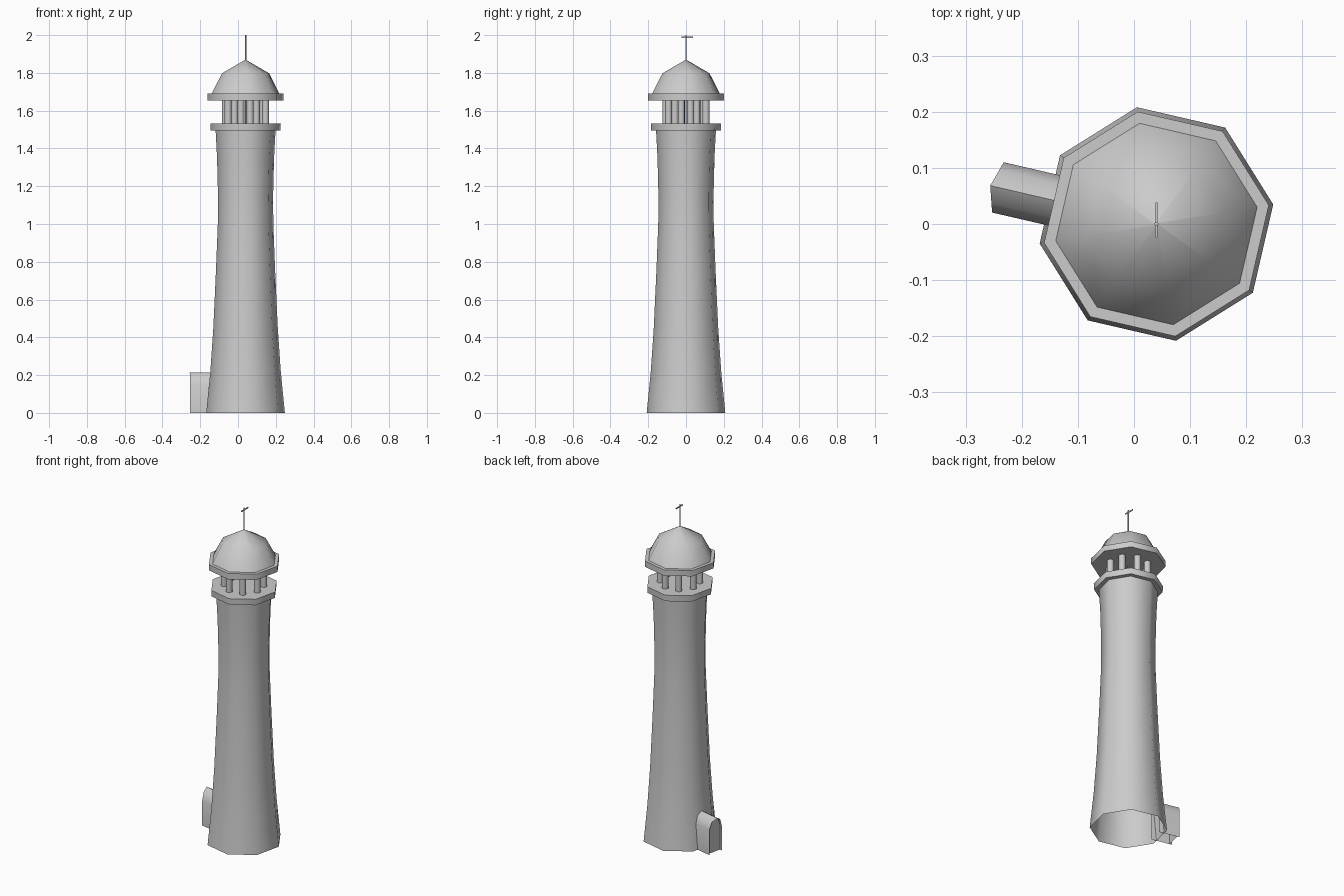
import bpy
from math import cos, sin, radians, pi
from mathutils import Vector

if "Cube" in bpy.data.objects:
    bpy.data.objects.remove(bpy.data.objects["Cube"])

CX = 0.04                 # tower axis
TURN = radians(9.5)       # rotation of the octagon


def make(name, verts, faces):
    me = bpy.data.meshes.new(name)
    me.from_pydata(verts, [], faces)
    me.validate()
    for p in me.polygons:
        p.use_smooth = True
    me.set_sharp_from_angle(angle=radians(50))
    ob = bpy.data.objects.new(name, me)
    bpy.context.collection.objects.link(ob)
    return ob


def lathe(name, profile, sides=8, turn=TURN, centre=(CX, 0), caps=(True, True)):
    """Spin (radius, z) points, bottom to top, into a faceted solid."""
    verts, faces = [], []
    for r, z in profile:
        for i in range(sides):
            a = turn + 2 * pi * i / sides
            verts.append((centre[0] + r * cos(a), centre[1] + r * sin(a), z))
    for k in range(len(profile) - 1):
        for i in range(sides):
            j = (i + 1) % sides
            faces.append((k * sides + i, k * sides + j,
                          (k + 1) * sides + j, (k + 1) * sides + i))
    if caps[0]:
        faces.append(tuple(reversed(range(sides))))
    if caps[1]:
        n = (len(profile) - 1) * sides
        faces.append(tuple(range(n, n + sides)))
    return make(name, verts, faces)


# Flared tower, open underneath
lathe("tower", [(0.211, 0), (0.189, 0.22), (0.173, 0.45), (0.159, 0.75),
                (0.149, 1.0), (0.148, 1.15), (0.153, 1.35), (0.161, 1.5)],
      caps=(False, True))

# Gallery deck
lathe("gallery_deck", [(0.187, 1.495), (0.189, 1.532)])

# Ring of lantern posts, one per octagon side
for i in range(8):
    a = TURN + radians(22.5 + 45 * i)
    lathe(f"lantern_post_{i + 1}", [(0.019, 1.53), (0.019, 1.657)], turn=a + pi / 8,
          centre=(CX + 0.109 * cos(a), 0.109 * sin(a)), caps=(False, False))

# Roof rim and domed roof
lathe("roof_rim", [(0.203, 1.655), (0.203, 1.69)])
lathe("roof_dome", [(0.183, 1.688), (0.126, 1.798), (0.004, 1.868)], caps=(False, True))

# Mast and weather vane
lathe("mast", [(0.004, 1.53), (0.004, 2.0)], sides=6)
bpy.ops.mesh.primitive_cube_add(size=1, location=(CX, 0.007, 1.988))
vane = bpy.context.object
vane.name = "weather_vane"
vane.scale = (0.004, 0.062, 0.007)

# Entrance porch: gabled tube pointing out of one octagon side
out = Vector((cos(radians(167)), sin(radians(167)), 0))
side = Vector((-out.y, out.x, 0))
section = [(-0.046, 0), (-0.046, 0.15), (-0.03, 0.195), (0, 0.214),
           (0.03, 0.195), (0.046, 0.15), (0.046, 0)]


def porch_ring(dist, peak=0.0):
    ring = []
    for s, z in section:
        extra = peak * max(0, 1 - abs(s) / 0.046)
        ring.append(Vector((CX, 0, z)) + out * (dist + extra) + side * s)
    return ring


n = len(section)
make("entrance_porch", porch_ring(0.165) + porch_ring(0.29, 0.014),
     [(i, i + 1, n + i + 1, n + i) for i in range(n - 1)])
make("porch_door", porch_ring(0.275), [tuple(range(n))])
